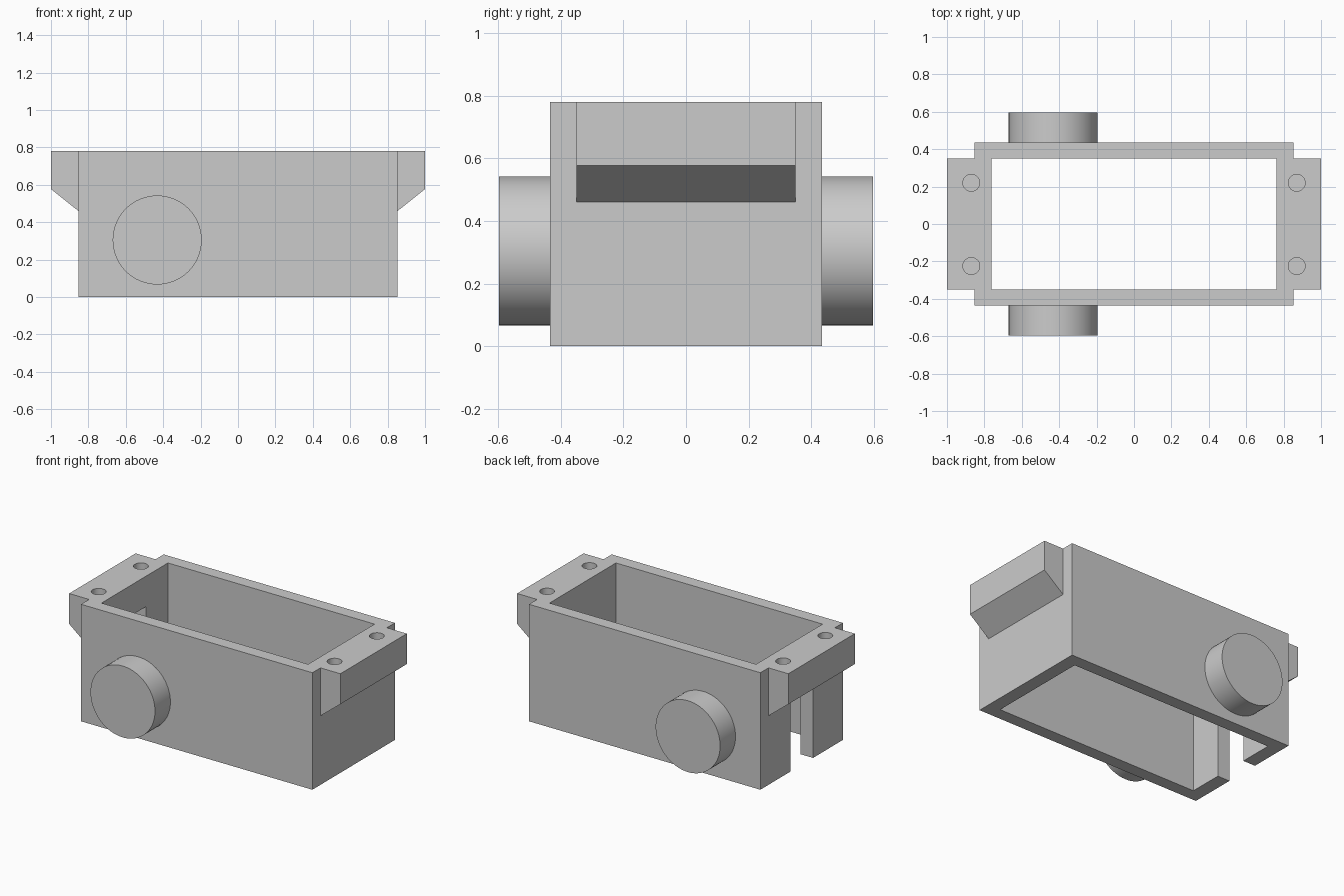
import bpy
import bmesh
from math import radians
from mathutils import Matrix, Vector

cube = bpy.data.objects.get("Cube")
if cube:
    bpy.data.objects.remove(cube, do_unlink=True)

# Main dimensions
HALF_X, HALF_Y, HEIGHT = 0.853, 0.435, 0.78
INNER_X, INNER_Y = 0.762, 0.35
LEDGE_Z, BRACE_Z = 0.577, 0.46

grey = bpy.data.materials.new("plain grey")
grey.use_nodes = True
grey.diffuse_color = (0.6, 0.6, 0.6, 1)
grey.node_tree.nodes["Principled BSDF"].inputs["Base Color"].default_value = (0.6, 0.6, 0.6, 1)


def finish(name, bm):
    bmesh.ops.recalc_face_normals(bm, faces=bm.faces)
    mesh = bpy.data.meshes.new(name)
    bm.to_mesh(mesh)
    bm.free()
    mesh.materials.append(grey)
    obj = bpy.data.objects.new(name, mesh)
    bpy.context.collection.objects.link(obj)
    return obj


def box(name, low, high):
    low, high = Vector(low), Vector(high)
    bm = bmesh.new()
    bmesh.ops.create_cube(bm, size=1)
    bmesh.ops.scale(bm, vec=high - low, verts=bm.verts)
    bmesh.ops.translate(bm, vec=(low + high) / 2, verts=bm.verts)
    return finish(name, bm)


def cylinder(name, centre, radius, depth, along_y=False):
    bm = bmesh.new()
    turn = Matrix.Rotation(radians(90), 4, "X") if along_y else Matrix()
    bmesh.ops.create_cone(bm, cap_ends=True, segments=64, radius1=radius, radius2=radius,
                          depth=depth, matrix=Matrix.Translation(centre) @ turn)
    return finish(name, bm)


def prism_along_y(name, profile, half_width):
    bm = bmesh.new()
    face = bm.faces.new([bm.verts.new((x, -half_width, z)) for x, z in profile])
    swept = bmesh.ops.extrude_face_region(bm, geom=[face])["geom"]
    moved = [g for g in swept if isinstance(g, bmesh.types.BMVert)]
    bmesh.ops.translate(bm, vec=(0, 2 * half_width, 0), verts=moved)
    return finish(name, bm)


def combine(target, tool, operation):
    mod = target.modifiers.new(operation.title(), "BOOLEAN")
    mod.operation, mod.object, mod.solver = operation, tool, "EXACT"
    bpy.context.view_layer.objects.active = target
    bpy.ops.object.modifier_apply(modifier=mod.name)
    bpy.data.objects.remove(tool, do_unlink=True)


def smooth(obj):
    bpy.ops.object.select_all(action="DESELECT")
    obj.select_set(True)
    bpy.context.view_layer.objects.active = obj
    bpy.ops.object.shade_smooth_by_angle(angle=radians(30))


# Rectangular block with a braced mounting ear at each end
housing = box("housing", (-HALF_X, -HALF_Y, 0), (HALF_X, HALF_Y, HEIGHT))
for side in (-1, 1):
    profile = [(0.8, HEIGHT), (1, HEIGHT), (1, LEDGE_Z), (HALF_X, BRACE_Z), (0.8, BRACE_Z)]
    ear = prism_along_y("ear", [(side * x, z) for x, z in profile], INNER_Y)
    combine(housing, ear, "UNION")

# Open centre
combine(housing, box("opening", (-INNER_X, -INNER_Y, -0.1), (INNER_X, INNER_Y, 1)), "DIFFERENCE")

# Cable slot in one end wall
combine(housing, box("slot", (-1.1, -0.12, -0.1), (-0.7, 0.12, LEDGE_Z)), "DIFFERENCE")

# Blind screw holes in the ears
for x in (-0.87, 0.87):
    for y in (-0.225, 0.22):
        combine(housing, cylinder("hole", (x, y, HEIGHT), 0.045, 0.4), "DIFFERENCE")
smooth(housing)

# Round bosses on the long walls
for side, name in ((-1, "front_boss"), (1, "back_boss")):
    smooth(cylinder(name, (-0.432, side * 0.5, 0.305), 0.238, 0.194, along_y=True))
